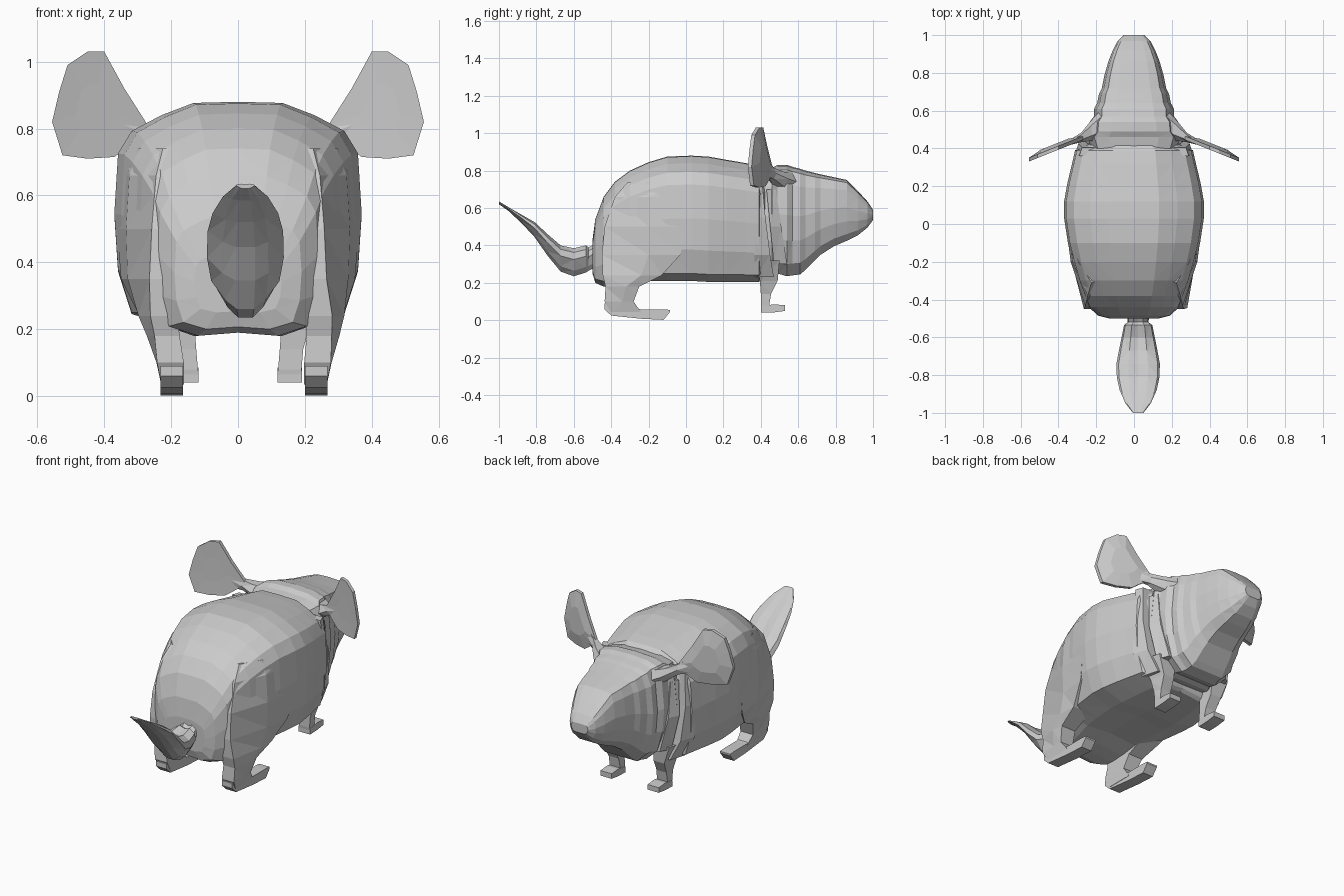
import bpy, bmesh, math

grey = bpy.data.materials.new("warm_grey")
grey.diffuse_color = (0.6, 0.6, 0.6, 1)


def loft(name, rings, trim=()):
    """Skin closed point rings, cap both ends, and cut away what lies inside other parts."""
    bm = bmesh.new()
    vs = [[bm.verts.new(p) for p in r] for r in rings]
    n = len(vs[0])
    for a, b in zip(vs, vs[1:]):
        for i in range(n):
            j = (i + 1) % n
            bm.faces.new((a[i], a[j], b[j], b[i]))
    bm.faces.new(vs[0])
    bm.faces.new(vs[-1])
    bmesh.ops.triangulate(bm, faces=bm.faces)
    bmesh.ops.recalc_face_normals(bm, faces=bm.faces)
    me = bpy.data.meshes.new(name)
    bm.to_mesh(me)
    bm.free()
    me.materials.append(grey)
    ob = bpy.data.objects.new(name, me)
    bpy.context.collection.objects.link(ob)
    for other in trim:
        mod = ob.modifiers.new("trim_" + other.name, "BOOLEAN")
        mod.operation, mod.solver, mod.object = "DIFFERENCE", "EXACT", other
    return ob


def section_loft(name, half, stations, cx=0.0, trim=()):
    """Mirror a half section and scale it at each (y, half width, bottom, top)."""
    full = half + [(-x, z) for x, z in reversed(half) if x > 0]
    return loft(name, [[(cx + w * x, y, b + (t - b) * z) for x, z in full]
                       for y, w, b, t in stations], trim)


def box_rings(sections, side):
    """Four-corner rings from (z, inner x, rear outer x, front outer x, y0, y1)."""
    return [[(side * xi, y0, z), (side * xr, y0, z),
             (side * xf, y1, z), (side * xi, y1, z)]
            for z, xi, xr, xf, y0, y1 in sections]


def foot_rings(x0, x1, stations):
    """Rectangles between x0 and x1 at each (y, bottom, top)."""
    return [[(x0, y, a), (x1, y, a), (x1, y, b), (x0, y, b)] for y, a, b in stations]


# Barrel body with a flat back, upright flanks and tucked belly
body_half = [(0, 1), (0.36, 0.995), (0.62, 0.94), (0.86, 0.87), (0.97, 0.77),
             (1, 0.5), (0.97, 0.25), (0.86, 0.06), (0.5, 0.0), (0, 0.02)]
body = section_loft("body", body_half, [
    (-0.50, 0.13, 0.25, 0.43), (-0.485, 0.19, 0.20, 0.54),
    (-0.44, 0.24, 0.18, 0.66), (-0.38, 0.265, 0.18, 0.74),
    (-0.30, 0.295, 0.19, 0.80), (-0.20, 0.325, 0.21, 0.845),
    (-0.10, 0.35, 0.21, 0.875), (0.03, 0.37, 0.21, 0.88),
    (0.12, 0.37, 0.205, 0.875), (0.22, 0.352, 0.205, 0.857),
    (0.32, 0.328, 0.205, 0.84), (0.39, 0.312, 0.205, 0.825),
    (0.41, 0.27, 0.22, 0.81), (0.425, 0.24, 0.25, 0.80)])

# Head: rumpled neck folds, cheeks and a blunt square snout
head_half = [(0, 1), (0.5, 0.99), (0.8, 0.955), (0.93, 0.83), (1, 0.55),
             (0.95, 0.32), (0.8, 0.11), (0.5, 0.0), (0, 0.0)]
head = section_loft("head", head_half, [
    (0.40, 0.24, 0.25, 0.805), (0.46, 0.262, 0.24, 0.815), (0.49, 0.238, 0.25, 0.83),
    (0.54, 0.235, 0.235, 0.83), (0.57, 0.212, 0.24, 0.82), (0.61, 0.212, 0.245, 0.81),
    (0.64, 0.195, 0.27, 0.80), (0.69, 0.185, 0.32, 0.787), (0.72, 0.17, 0.35, 0.78),
    (0.79, 0.156, 0.395, 0.765), (0.86, 0.136, 0.425, 0.75),
    (0.92, 0.112, 0.455, 0.69), (0.97, 0.086, 0.495, 0.635), (1.0, 0.055, 0.535, 0.59)],
    trim=[body])

# Broad flattened tail curving up to a tip
tail_half = [(0, 0.93), (0.45, 1), (0.9, 0.85), (1, 0.6), (0.6, 0.2), (0.25, 0)]
section_loft("tail", tail_half, [
    (-0.47, 0.06, 0.29, 0.42), (-0.52, 0.055, 0.265, 0.39), (-0.535, 0.075, 0.255, 0.40),
    (-0.60, 0.088, 0.235, 0.385), (-0.67, 0.102, 0.26, 0.40), (-0.74, 0.115, 0.345, 0.46),
    (-0.81, 0.113, 0.445, 0.525), (-0.88, 0.098, 0.52, 0.565),
    (-0.95, 0.067, 0.585, 0.605), (-1.0, 0.028, 0.62, 0.635)], 0.022, trim=[body])

# Ear outline in x and z, as seen facing the ear
ear_outline = [(0.27, 0.81), (0.34, 0.92), (0.40, 1.03), (0.45, 1.03), (0.51, 0.99),
               (0.535, 0.91), (0.556, 0.82), (0.525, 0.72), (0.45, 0.71),
               (0.37, 0.715), (0.30, 0.765)]

for side, label in ((-1, "left"), (1, "right")):
    # Ear blade swept backward, thin at the rim and thicker in the middle
    def blade(scale, shift):
        out = []
        for x, z in ear_outline:
            x2 = 0.43 + (x - 0.43) * scale
            z2 = 0.86 + (z - 0.86) * scale
            out.append((side * x2, 0.455 - 0.40 * (x2 - 0.28) + shift, z2))
        return out
    ear = loft(label + "_ear", [blade(0.45, -0.012), blade(1, -0.014),
                                blade(1, 0.006), blade(0.5, 0.024)], trim=[body])

    # Ear root fanning out of the cheek into the blade
    root = []
    for x, y, z, ry, rz in ((0.17, 0.53, 0.735, 0.08, 0.06), (0.225, 0.495, 0.755, 0.055, 0.045),
                            (0.28, 0.458, 0.785, 0.025, 0.035), (0.34, 0.432, 0.81, 0.014, 0.05)):
        root.append([(side * x, y + ry * math.cos(k * math.pi / 3),
                      z + rz * math.sin(k * math.pi / 3)) for k in range(6)])
    loft(label + "_ear_root", root, trim=[body, head, ear])

    # Haunch wall merging forward into the flank and down into the hind leg:
    # z, inner x, then rear / middle / front outer x, then rear / middle / front y
    haunch = []
    shift = 0.018
    for z, xi, xa, xb, xc, ya, yb, yc in (
            (0.74, 0.20, 0.225, 0.295, 0.335, -0.31, -0.20, -0.03),
            (0.66, 0.18, 0.245, 0.325, 0.350, -0.38, -0.20, -0.01),
            (0.50, 0.16, 0.258, 0.335, 0.362, -0.435, -0.20, 0.00),
            (0.35, 0.17, 0.265, 0.330, 0.350, -0.45, -0.20, -0.03),
            (0.24, 0.19, 0.272, 0.308, 0.305, -0.445, -0.24, -0.13),
            (0.18, 0.19, 0.265, 0.288, 0.282, -0.43, -0.32, -0.25),
            (0.10, 0.18, 0.26, 0.262, 0.262, -0.435, -0.34, -0.28),
            (0.035, 0.18, 0.248, 0.248, 0.248, -0.40, -0.32, -0.235)):
        s = shift * max(0, min(1, (0.35 - z) / 0.2))
        haunch.append([(s + side * x, y, z) for x, y in
                       ((xi, ya), (xa, ya), (xb, yb), (xc, yc), (xi, yc))])
    hind = loft(label + "_hind_leg", haunch, trim=[body])

    # Long flat hind foot
    loft(label + "_hind_foot", foot_rings(shift + side * 0.182, shift + side * 0.25, (
        (-0.437, 0.06, 0.09), (-0.40, 0.025, 0.09), (-0.24, 0.008, 0.058),
        (-0.12, 0.002, 0.058), (-0.085, 0.045, 0.055))), trim=[hind])

    # Short front leg and foot
    leg = loft(label + "_front_leg", box_rings([
        (0.32, 0.13, 0.27, 0.24, 0.38, 0.50), (0.21, 0.13, 0.215, 0.20, 0.395, 0.49),
        (0.14, 0.125, 0.195, 0.19, 0.40, 0.455), (0.08, 0.12, 0.19, 0.19, 0.40, 0.445),
        (0.042, 0.12, 0.19, 0.19, 0.405, 0.445)], side), trim=[body, head])
    loft(label + "_front_foot", foot_rings(side * 0.118, side * 0.192, (
        (0.402, 0.04, 0.075), (0.47, 0.042, 0.085), (0.53, 0.05, 0.08))), trim=[leg])

    # Two shoulder folds leaning forward along the flank's front edge
    fold = loft(label + "_shoulder_fold", box_rings([
        (0.76, 0.20, 0.29, 0.275, 0.36, 0.405), (0.55, 0.20, 0.316, 0.295, 0.36, 0.425),
        (0.35, 0.19, 0.312, 0.28, 0.365, 0.45), (0.23, 0.15, 0.255, 0.225, 0.37, 0.47)], side),
        trim=[body, head, leg])
    loft(label + "_neck_fold", box_rings([
        (0.70, 0.15, 0.255, 0.235, 0.43, 0.48), (0.50, 0.15, 0.272, 0.242, 0.45, 0.51),
        (0.30, 0.12, 0.235, 0.205, 0.47, 0.54)], side), trim=[body, head, fold, leg])
